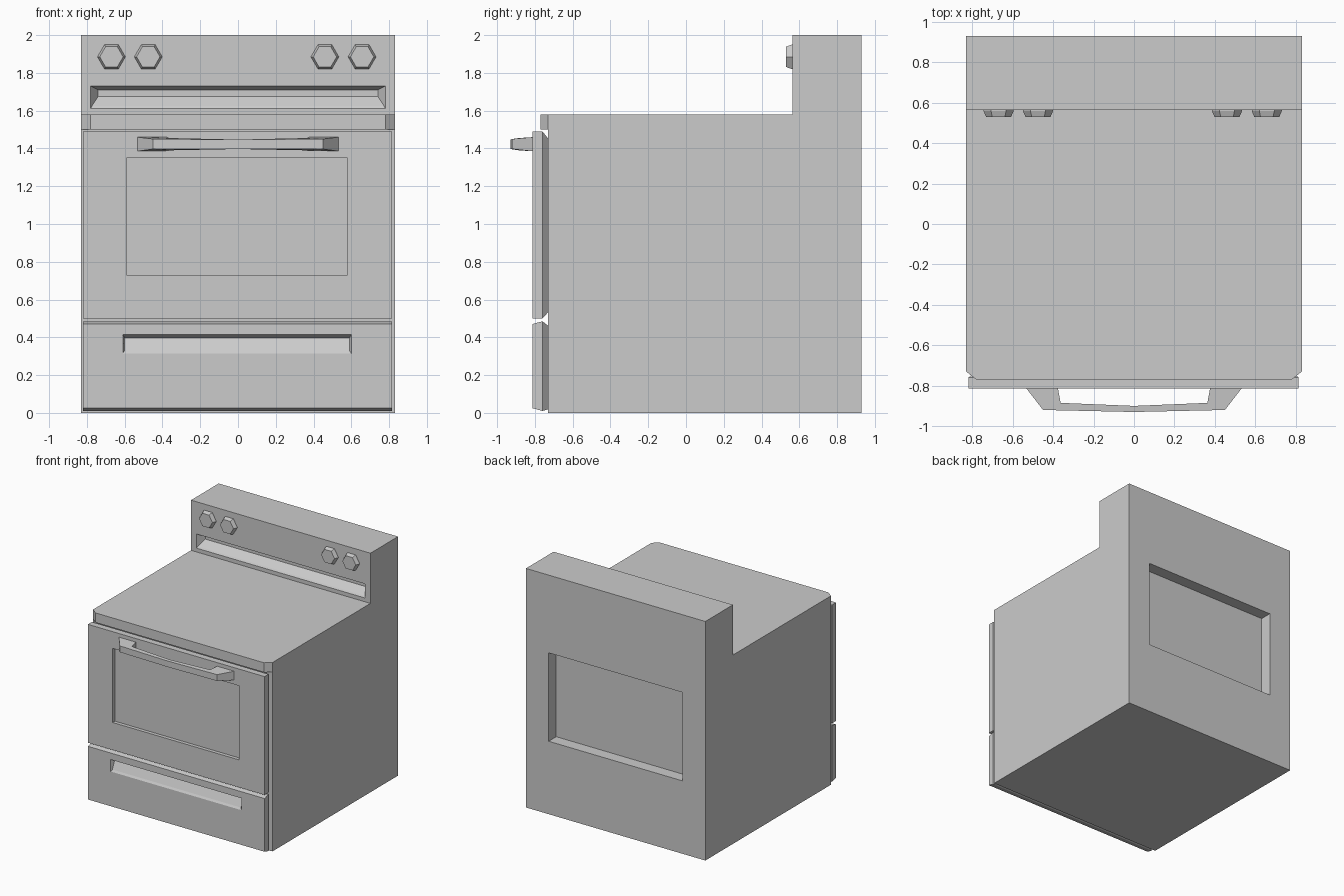
import bpy, math
from mathutils import Vector

if "Cube" in bpy.data.objects:
    bpy.data.objects.remove(bpy.data.objects["Cube"])


def mesh_object(name, verts, faces):
    me = bpy.data.meshes.new(name)
    me.from_pydata(verts, [], faces)
    ob = bpy.data.objects.new(name, me)
    bpy.context.collection.objects.link(ob)
    # consistent outward normals
    bpy.context.view_layer.objects.active = ob
    ob.select_set(True)
    bpy.ops.object.mode_set(mode='EDIT')
    bpy.ops.mesh.select_all(action='SELECT')
    bpy.ops.mesh.normals_make_consistent(inside=False)
    bpy.ops.object.mode_set(mode='OBJECT')
    ob.select_set(False)
    return ob


def loft(name, rings):
    """Skin equal-length point rings and cap both ends."""
    n = len(rings[0])
    verts = [p for r in rings for p in r]
    faces = [tuple(range(n)), tuple(range(len(verts) - n, len(verts)))]
    for k in range(len(rings) - 1):
        a, b = k * n, (k + 1) * n
        faces += [(a + i, a + (i + 1) % n, b + (i + 1) % n, b + i) for i in range(n)]
    return mesh_object(name, verts, faces)


def rect(x0, x1, z0, z1, y, y_top=None):
    yt = y if y_top is None else y_top
    return [(x0, y, z0), (x1, y, z0), (x1, yt, z1), (x0, yt, z1)]


def cut(ob, cutter):
    m = ob.modifiers.new("cut", 'BOOLEAN')
    m.operation, m.solver, m.object = 'DIFFERENCE', 'EXACT', cutter
    bpy.context.view_layer.objects.active = ob
    bpy.ops.object.modifier_apply(modifier=m.name)
    bpy.data.objects.remove(cutter)


# Cabinet with raised back panel: one L-shaped side profile
profile = [(-.73, 0), (.93, 0), (.93, 2), (.565, 2), (.565, 1.58), (-.73, 1.58)]
body = loft("cabinet", [[(x, y, z) for y, z in profile] for x in (-.83, .83)])

# Recess in the rear
cut(body, loft("rear_cutter", [rect(-.62, .62, .61, 1.35, y) for y in (.83, 1.0)]))

# Vent slot in the back panel, with sloping floor and tapered ends
front = [(.565, 1.612), (.575, 1.625), (.625, 1.675), (.625, 1.71), (.565, 1.73)]


def slot_x(y):
    return .78 - .04 * min(1, (y - .565) / .06)


sv = [(s * slot_x(y), y, z) for s in (-1, 1) for y, z in front]
sv += [(s * .78, .5, z) for s in (-1, 1) for z in (1.612, 1.73)]
# sides are split into triangles because the tapered ends are not planar
sf = [(i, i + 1, i + 6, i + 5) for i in range(4)]
sf += [(0, 5, 12, 10), (4, 9, 13, 11), (10, 12, 13, 11)]
for o, p in ((0, 10), (5, 12)):
    sf += [(o, o + 1, o + 4), (o + 1, o + 2, o + 4), (o + 2, o + 3, o + 4), (p, o, o + 4, p + 1)]
cut(body, mesh_object("slot_cutter", sv, sf))

# Cooktop front lip with angled corners
lip = [(-.83, -.73), (-.78, -.77), (.78, -.77), (.83, -.73)]
loft("cooktop_lip", [[(x, y, z) for x, y in lip] for z in (1.5, 1.58)])

# Oven door: tapered back, shallow window recess
loft("oven_door", [
    rect(-.78, .78, .535, 1.45, -.728),
    rect(-.82, .815, .5, 1.49, -.76),
    rect(-.82, .815, .5, 1.49, -.813),
    rect(-.59, .58, .73, 1.35, -.813),
    rect(-.59, .58, .73, 1.35, -.783)])

# Storage drawer: chamfered, with a finger slot leaning back at the top
loft("drawer", [
    rect(-.78, .78, .02, .46, -.728),
    rect(-.82, .815, .01, .485, -.76),
    rect(-.82, .815, .025, .47, -.813),
    rect(-.61, .60, .315, .415, -.813),
    rect(-.60, .59, .33, .397, -.803, -.773)])

# Door handle: bowed bar with flared mounts, half path mirrored
half = [(.535, -.81, 1.385, 1.46, .377, -.81, 1.385, 1.46),
        (.45, -.92, 1.397, 1.45, .363, -.885, 1.39, 1.455)]
mid = (0, -.93, 1.397, 1.447, 0, -.90, 1.397, 1.447)
path = [(-a[0],) + a[1:4] + (-a[4],) + a[5:] for a in half] + [mid] + half[::-1]
loft("door_handle", [[(a[0], a[1], a[2]), (a[0], a[1], a[3]),
                      (a[4], a[5], a[7]), (a[4], a[5], a[6])] for a in path])

# Hexagonal tapered knobs
for i, x in enumerate((-.67, -.475, .46, .657)):
    loft(f"knob_{i + 1}", [
        [(x + r * math.cos(k * math.pi / 3), y, 1.885 + r * math.sin(k * math.pi / 3))
         for k in range(6)] for r, y in ((.074, .568), (.074, .558), (.062, .53))])
